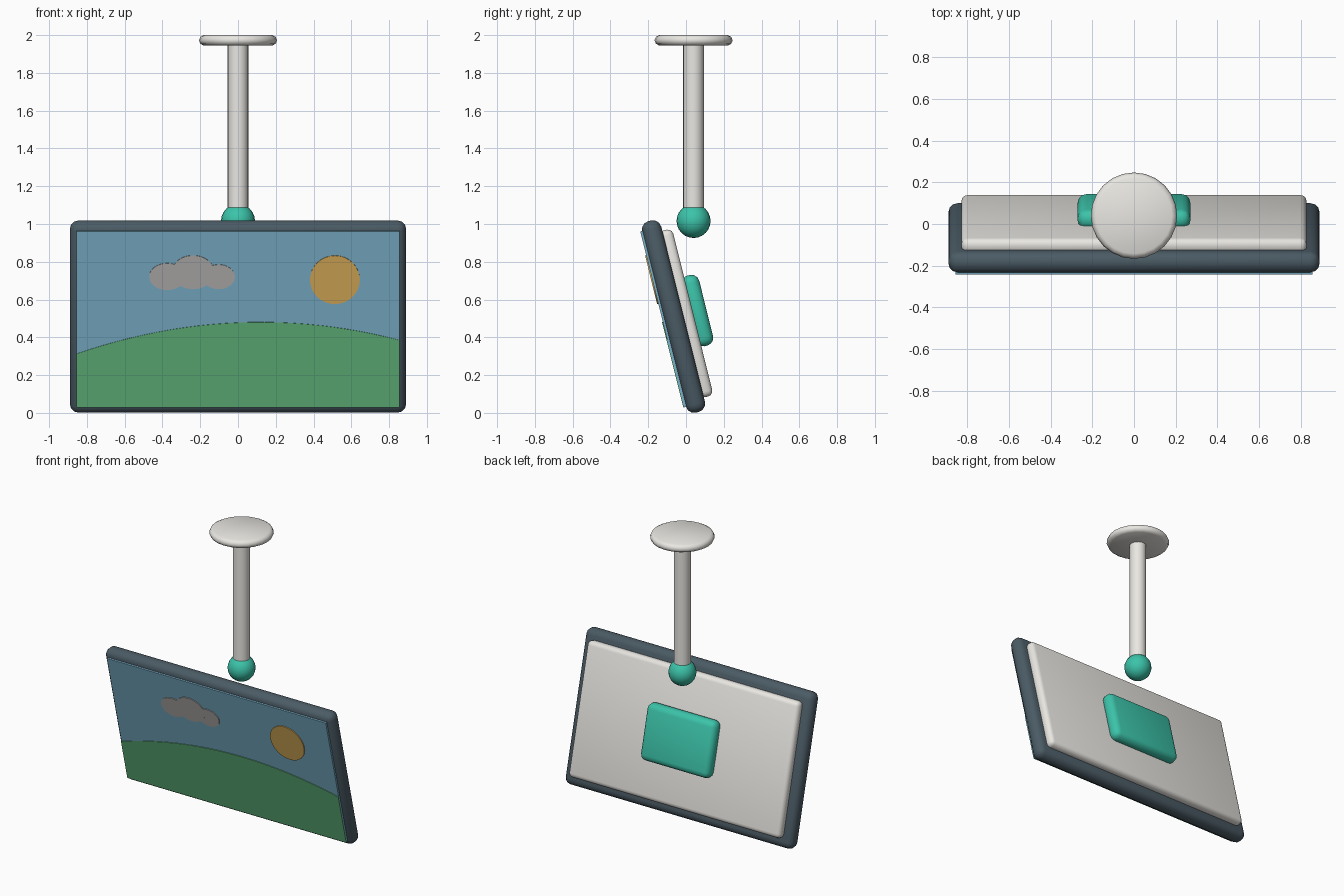
import bpy, bmesh, math
from mathutils import Matrix

if "Cube" in bpy.data.objects:
    bpy.data.objects.remove(bpy.data.objects["Cube"])

# Tilted pose of the whole display (local: x right, -y out of the screen, z up)
POSE = Matrix.Translation((0, -0.066, 0.51)) @ Matrix.Rotation(math.radians(14), 4, 'X')
POLE_Y = 0.04


def paint(name, rgb):
    m = bpy.data.materials.new(name)
    m.diffuse_color = (*rgb, 1)
    m.use_nodes = True
    m.node_tree.nodes["Principled BSDF"].inputs["Base Color"].default_value = m.diffuse_color
    return m


DARK = paint("slate", (0.07, 0.105, 0.13))
WHITE = paint("off_white", (0.82, 0.80, 0.76))
TEAL = paint("teal", (0.045, 0.55, 0.40))
SKY = paint("sky_blue", (0.20, 0.45, 0.60))
GREEN = paint("grass_green", (0.12, 0.46, 0.20))
GOLD = paint("gold", (0.70, 0.42, 0.10))
CLOUD = paint("cloud_grey", (0.45, 0.44, 0.43))


def finish(name, bm, mat, matrix=None, smooth=True):
    bmesh.ops.recalc_face_normals(bm, faces=bm.faces[:])
    for f in bm.faces:
        f.smooth = smooth
    me = bpy.data.meshes.new(name)
    bm.to_mesh(me)
    bm.free()
    me.materials.append(mat)
    ob = bpy.data.objects.new(name, me)
    bpy.context.collection.objects.link(ob)
    if matrix is not None:
        ob.matrix_world = matrix
    return ob


def rounded_box(name, w, h, y0, y1, bevel, segs, mat):
    bm = bmesh.new()
    m = Matrix.Translation((0, (y0 + y1) / 2, 0)) @ Matrix.Diagonal((w, y1 - y0, h, 1))
    bmesh.ops.create_cube(bm, size=1, matrix=m)
    bmesh.ops.bevel(bm, geom=bm.edges[:], offset=bevel, segments=segs,
                    profile=0.5, affect='EDGES')
    return finish(name, bm, mat, POSE)


def slab(name, outline, front, thick, mat):
    """Thin flat cut-out whose face lies `front` ahead of the display centre."""
    bm = bmesh.new()
    face = bm.faces.new([bm.verts.new((x, -front, z)) for x, z in outline])
    ext = bmesh.ops.extrude_face_region(bm, geom=[face], use_keep_orig=True)
    moved = [v for v in ext["geom"] if isinstance(v, bmesh.types.BMVert)]
    bmesh.ops.translate(bm, verts=moved, vec=(0, thick, 0))
    return finish(name, bm, mat, POSE, smooth=False)


def ellipse(cx, cz, rx, rz, n=32):
    return [(cx + rx * math.cos(2 * math.pi * i / n),
             cz + rz * math.sin(2 * math.pi * i / n)) for i in range(n)]


def lathe(name, profile, sides, mat):
    """Revolve (radius, z) points around the pole axis."""
    bm = bmesh.new()
    vs = [bm.verts.new((r, 0, z)) for r, z in profile]
    es = [bm.edges.new(p) for p in zip(vs, vs[1:])]
    bmesh.ops.spin(bm, geom=vs + es, cent=(0, 0, 0), axis=(0, 0, 1),
                   angle=2 * math.pi, steps=sides)
    bmesh.ops.remove_doubles(bm, verts=bm.verts[:], dist=1e-5)
    ob = finish(name, bm, mat, Matrix.Translation((0, POLE_Y, 0)))
    ob.data.set_sharp_from_angle(angle=math.radians(60))
    return ob


# Display body
rounded_box("frame", 1.78, 1.045, -0.052, 0.052, 0.045, 3, DARK)
rounded_box("back_cover", 1.655, 0.91, 0.03, 0.105, 0.03, 3, WHITE)
rounded_box("mount_box", 0.54, 0.385, 0.08, 0.178, 0.042, 3, TEAL)

# Screen and its picture
W, H = 0.855, 0.48
slab("screen", [(-W, -H), (W, -H), (W, H), (-W, H)], 0.062, 0.022, SKY)
xs = [W - 2 * W * i / 24 for i in range(25)]
hill = [(x, -0.0145 - 0.182 * (x - 0.12) ** 2) for x in xs]
slab("hill", [(-W, -H), (W, -H)] + hill, 0.066, 0.005, GREEN)
slab("sun", ellipse(0.513, 0.217, 0.132, 0.132), 0.068, 0.006, GOLD)
puffs = [(-0.375, 0.234, 0.095, 0.073), (-0.238, 0.258, 0.112, 0.092),
         (-0.102, 0.233, 0.086, 0.067)]
for i, p in enumerate(puffs):
    slab(f"cloud_puff_{i + 1}", ellipse(*p), 0.067 + 0.0005 * (i % 2), 0.006, CLOUD)

# Ceiling plate, pole and ball joint
lathe("ceiling_plate", [(0, 1.945), (0.182, 1.945), (0.199, 1.954), (0.207, 1.972),
                        (0.199, 1.991), (0.182, 2.0), (0, 2.0)], 24, WHITE)
lathe("pole", [(0, 1.03), (0.055, 1.03), (0.055, 1.96), (0, 1.96)], 20, WHITE)
ball = [(0.09 * math.sin(math.pi * i / 12), 1.016 - 0.09 * math.cos(math.pi * i / 12))
        for i in range(13)]
lathe("ball_joint", ball, 20, TEAL)
